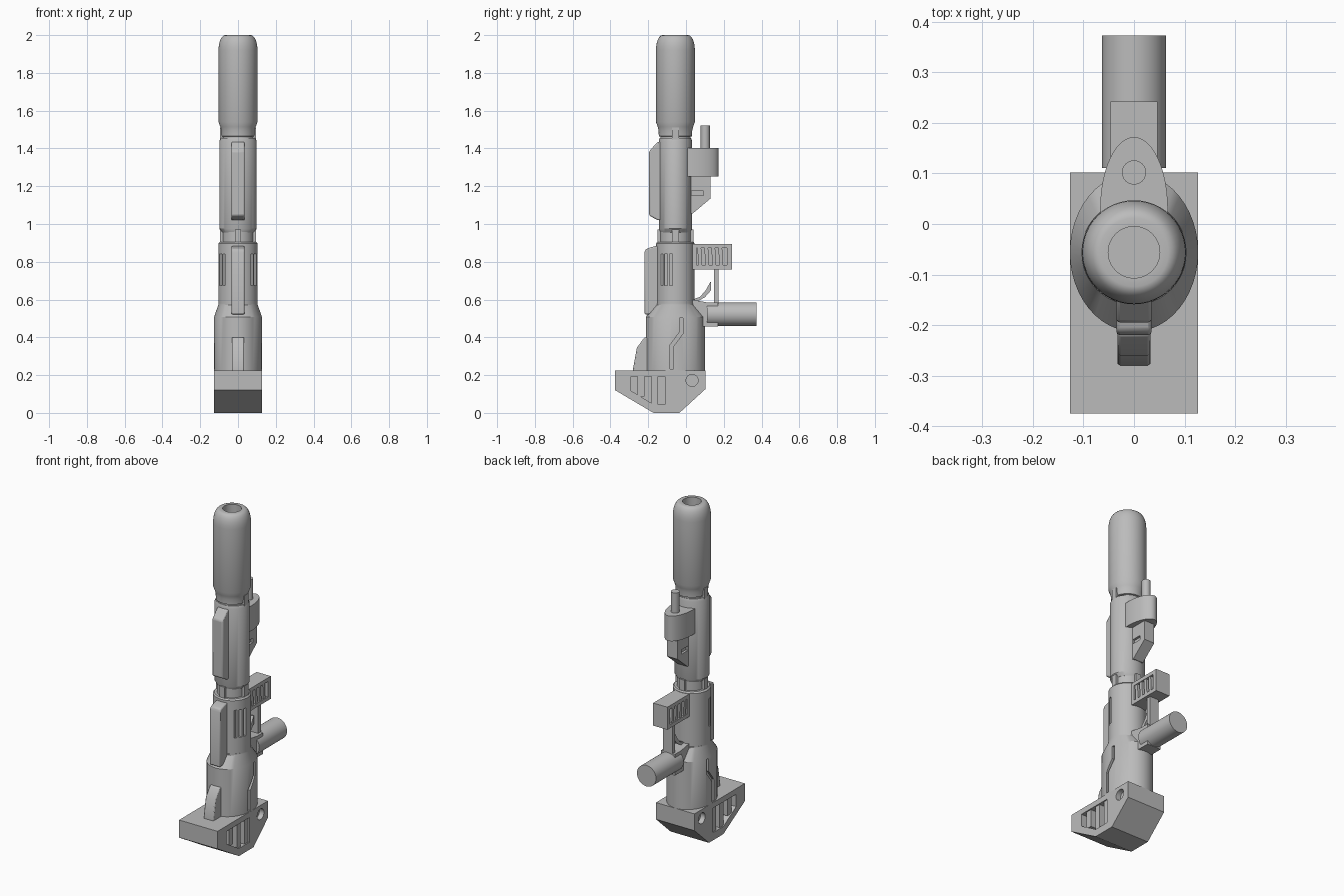
import bpy, bmesh, math
from math import cos, sin, pi

if "Cube" in bpy.data.objects:
    bpy.data.objects.remove(bpy.data.objects["Cube"])

AXIS_Y = -0.056
grey = bpy.data.materials.new("plain grey")
grey.use_nodes = True
grey.diffuse_color = (0.5, 0.5, 0.5, 1)
grey.node_tree.nodes["Principled BSDF"].inputs["Base Color"].default_value = (0.5, 0.5, 0.5, 1)


def finish(name, bm, bevel=0.0):
    bmesh.ops.recalc_face_normals(bm, faces=bm.faces)
    mesh = bpy.data.meshes.new(name)
    bm.to_mesh(mesh)
    bm.free()
    mesh.materials.append(grey)
    ob = bpy.data.objects.new(name, mesh)
    bpy.context.collection.objects.link(ob)
    if bevel:
        mod = ob.modifiers.new("Bevel", "BEVEL")
        mod.width, mod.segments = bevel, 2
    return ob


def loft(name, rings, cy=AXIS_Y, segs=48):
    """Stack of elliptical rings (z, radius x, radius y), capped at both ends."""
    bm = bmesh.new()
    loops = [[bm.verts.new((rx * cos(2 * pi * i / segs), cy + ry * sin(2 * pi * i / segs), z))
              for i in range(segs)] for z, rx, ry in rings]
    for a, b in zip(loops, loops[1:]):
        for i in range(segs):
            j = (i + 1) % segs
            bm.faces.new((a[i], a[j], b[j], b[i]))
    bm.faces.new(loops[0][::-1])
    bm.faces.new(loops[-1])
    return finish(name, bm)


def prism(name, pts, half, x=0.0, bevel=0.0):
    """Side profile of (y, z) points extruded across x."""
    bm = bmesh.new()
    a = [bm.verts.new((x - half, y, z)) for y, z in pts]
    b = [bm.verts.new((x + half, y, z)) for y, z in pts]
    bm.faces.new(a)
    bm.faces.new(b[::-1])
    for i in range(len(pts)):
        j = (i + 1) % len(pts)
        bm.faces.new((a[i], a[j], b[j], b[i]))
    return finish(name, bm, bevel)


def box(name, y0, y1, z0, z1, half, x=0.0, bevel=0.0):
    return prism(name, [(y0, z0), (y1, z0), (y1, z1), (y0, z1)], half, x, bevel)


def disc(y, z, r, n=32):
    return [(y + r * cos(2 * pi * i / n), z + r * sin(2 * pi * i / n)) for i in range(n)]


def cut(target, cutter):
    cutter.hide_render = True
    mod = target.modifiers.new("Cut", "BOOLEAN")
    mod.operation, mod.solver, mod.object = "DIFFERENCE", "EXACT", cutter
    bpy.context.view_layer.objects.active = target
    bpy.ops.object.modifier_apply(modifier=mod.name)
    bpy.data.objects.remove(cutter)


# Shoulder stock with slatted windows and round side sockets
stock = prism("shoulder_stock", [(-0.375, 0.225), (0.102, 0.225), (0.102, 0.125),
                                 (-0.035, 0), (-0.172, 0), (-0.375, 0.12)], 0.127)
window = [(-0.292, 0.192), (-0.075, 0.192), (-0.075, 0.045), (-0.172, 0.045), (-0.292, 0.118)]
for s in (-1, 1):
    cut(stock, prism("window_cutter", window, 0.05, s * 0.127))
    cut(stock, prism("socket_cutter", disc(0.032, 0.172, 0.032), 0.03, s * 0.127))
    for i in range(3):
        y = -0.256 + i * 0.073
        low = max(0.035, 0.11 - (y + 0.292) * 0.61)
        box("stock_slat", y, y + 0.036, low, 0.2, 0.022, s * 0.098)

# Lower body, oval, with a stepped groove on each side
body = loft("lower_body", [(0.215, 0.127, 0.157), (0.508, 0.127, 0.157),
                           (0.572, 0.104, 0.104), (0.58, 0.104, 0.104)])
groove = [(-0.034, 0.503), (-0.016, 0.503), (-0.016, 0.42), (-0.066, 0.352), (-0.066, 0.232),
          (-0.084, 0.232), (-0.084, 0.36), (-0.034, 0.428)]
for s in (-1, 1):
    cut(body, prism("groove_cutter", groove, 0.03, s * 0.143))

# Receiver with three slits on each side
receiver = loft("receiver", [(0.57, 0.104, 0.102), (0.897, 0.104, 0.102), (0.905, 0.096, 0.096)])
for s in (-1, 1):
    for i in range(3):
        y = -0.14 + i * 0.026
        cut(receiver, box("slit_cutter", y, y + 0.017, 0.675, 0.84, 0.03, s * (0.098 + i * 0.007)))

# Barrel sections and rounded, hollow muzzle
loft("lower_neck", [(0.89, 0.082, 0.082), (0.99, 0.082, 0.082)])
loft("barrel", [(0.955, 0.084, 0.08), (0.975, 0.099, 0.088), (1.44, 0.099, 0.088), (1.455, 0.092, 0.083)])
loft("upper_neck", [(1.44, 0.08, 0.08), (1.49, 0.08, 0.08)])
rings = [(1.462, 0.08), (1.465, 0.088), (1.495, 0.089), (1.515, 0.094), (1.54, 0.103), (1.92, 0.103)]
rings += [(1.92 + 0.08 * sin(a * pi / 12), 0.068 + 0.035 * cos(a * pi / 12)) for a in range(1, 7)]
rings += [(2.0, 0.051), (1.9, 0.051)]
loft("muzzle", [(z, r, r) for z, r in rings])

# Locking tabs around the necks
for s in (-1, 1):
    box("lower_side_tab", -0.074, -0.038, 0.895, 0.97, 0.012, s * 0.083)
    box("lower_end_tab", AXIS_Y + s * 0.083 - 0.012, AXIS_Y + s * 0.083 + 0.012, 0.895, 0.97, 0.017)
    box("upper_side_tab", -0.074, -0.038, 1.44, 1.51, 0.012, s * 0.083)

# Front fins
prism("upper_fin", [(-0.12, 1.435), (-0.15, 1.435), (-0.195, 1.385), (-0.195, 1.045),
                    (-0.15, 1.02), (-0.12, 1.02)], 0.035, bevel=0.007)
prism("middle_fin", [(-0.12, 0.883), (-0.165, 0.883), (-0.212, 0.868), (-0.22, 0.85),
                     (-0.22, 0.522), (-0.19, 0.522), (-0.12, 0.57)], 0.035, bevel=0.007)
prism("lower_fin", [(-0.19, 0.4), (-0.22, 0.4), (-0.26, 0.345), (-0.28, 0.235),
                    (-0.28, 0.215), (-0.19, 0.215)], 0.033, bevel=0.006)

# Rear sight: oval housing, rod and angled bracket
loft("sight_housing", [(1.252, 0.067, 0.142), (1.402, 0.067, 0.142)], cy=0.03)
loft("sight_rod", [(1.39, 0.024, 0.024), (1.522, 0.024, 0.024)], cy=0.102, segs=24)
bracket = prism("sight_bracket", [(0.0, 1.26), (0.13, 1.26), (0.13, 1.135), (0.035, 1.055), (0.0, 1.055)], 0.034)
for s in (-1, 1):
    cut(bracket, box("bracket_cutter", 0.03, 0.092, 1.15, 1.176, 0.014, s * 0.034))

# Vented rear block
block = box("rear_block", 0.03, 0.243, 0.76, 0.895, 0.047)
for s in (-1, 1):
    cut(block, box("vent_cutter", 0.056, 0.216, 0.782, 0.873, 0.025, s * 0.047))
    for i in range(4):
        y = 0.066 + i * 0.037
        prism("vent_slat", [(y, 0.775), (y + 0.02, 0.775), (y + 0.014, 0.88), (y - 0.006, 0.88)],
              0.012, s * 0.031)

# Trigger, guard strut and handle
box("guard_strut", 0.147, 0.172, 0.56, 0.77, 0.03)
prism("trigger", [(0.035, 0.6), (0.075, 0.615), (0.105, 0.65), (0.128, 0.692), (0.133, 0.692),
                  (0.133, 0.65), (0.1, 0.612), (0.06, 0.59), (0.035, 0.585)], 0.014)
prism("handle_mount", [(0.02, 0.597), (0.045, 0.597), (0.11, 0.585), (0.17, 0.585), (0.17, 0.458),
                       (0.09, 0.458), (0.09, 0.5), (0.02, 0.55)], 0.046)
bm = bmesh.new()
bmesh.ops.create_cone(bm, cap_ends=True, segments=32, radius1=0.063, radius2=0.063, depth=0.262)
for v in bm.verts:
    v.co = (v.co.x, v.co.z + 0.242, v.co.y + 0.522)
finish("handle", bm)

# Smooth shading with sharp edges kept
for ob in bpy.context.scene.objects:
    ob.select_set(ob.type == "MESH")
    bpy.context.view_layer.objects.active = ob
bpy.ops.object.shade_smooth_by_angle(angle=math.radians(30))
